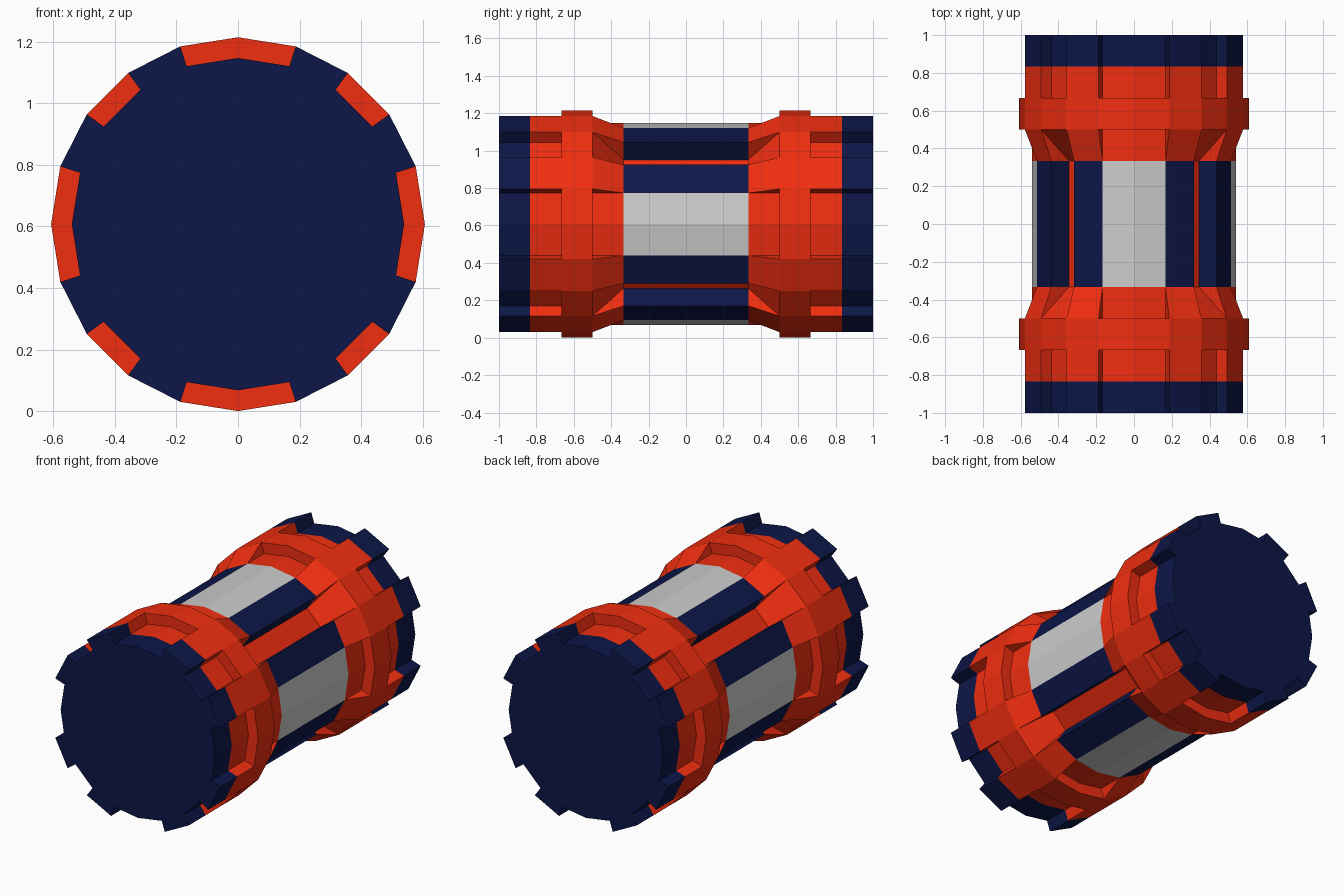
import bpy, bmesh, math

if "Cube" in bpy.data.objects:
    bpy.data.objects.remove(bpy.data.objects["Cube"])

R, MID, LOW = 0.6075, 0.54, 0.425   # outer, recess and groove-floor radii
CZ = R
# 20 flat sectors: W = wide recess, T = tooth, G = diagonal groove; X = radial walls
KINDS = "WTGTW" * 4


def material(name, rgb):
    m = bpy.data.materials.new(name)
    m.diffuse_color = (*rgb, 1)
    m.use_nodes = True
    m.node_tree.nodes["Principled BSDF"].inputs["Base Color"].default_value = m.diffuse_color
    return m


RED = material("red", (0.88, 0.027, 0.005))
BLUE = material("dark_blue", (0.004, 0.008, 0.065))


def radii(w, t, g):
    return {"W": w, "T": t, "G": g}


def loft(name, stations, mat=None, keep="WTGX", cap=False, mirror=False):
    """Skin (y, sector radii) stations along y, keeping only some sector kinds."""
    bm = bmesh.new()
    rings = []
    for y, rad in stations:
        ring = []
        for i, k in enumerate(KINDS):
            for j in (i, i + 1):
                a = math.radians(18 * j)
                ring.append(bm.verts.new((rad[k] * math.sin(a), y, CZ + rad[k] * math.cos(a))))
        rings.append(ring)
    for p, q in zip(rings, rings[1:]):
        for i in range(40):
            kind = KINDS[i // 2] if i % 2 == 0 else "X"
            if kind in keep:
                j = (i + 1) % 40
                bm.faces.new((p[i], p[j], q[j], q[i]))
    if cap:
        bm.faces.new(rings[-1])
    bmesh.ops.remove_doubles(bm, verts=bm.verts, dist=1e-4)
    loose = [v for v in bm.verts if not v.link_faces]
    bmesh.ops.delete(bm, geom=loose, context="VERTS")
    me = bpy.data.meshes.new(name)
    bm.to_mesh(me)
    bm.free()
    ob = bpy.data.objects.new(name, me)
    bpy.context.collection.objects.link(ob)
    if mat:
        me.materials.append(mat)
    if mirror:
        m = ob.modifiers.new("mirror", "MIRROR")
        m.use_axis = (False, True, False)
        m.use_mirror_merge = False
    return ob


A, B, C, D = 1 / 3, 0.5, 2 / 3, 5 / 6
core = radii(MID, MID, LOW)
full = radii(R, R, R)
gear = radii(MID, R, MID)

# Middle barrel: grey panels, blue ribs with groove walls, red groove floors
barrel = [(-A, core), (A, core)]
loft("grey_panels", barrel, None, "W")
loft("blue_ribs", barrel, BLUE, "TX")
loft("red_groove_floors", barrel, RED, "G")

# Red collars: flared inner part, full ring, notched outer part
loft("collars", [(A, core), (B, radii(MID, R, R)), (B, full), (C, full),
                 (C, gear), (D, gear)], RED, mirror=True)

# Blue toothed end caps
loft("end_caps", [(D, gear), (1, gear)], BLUE, cap=True, mirror=True)
